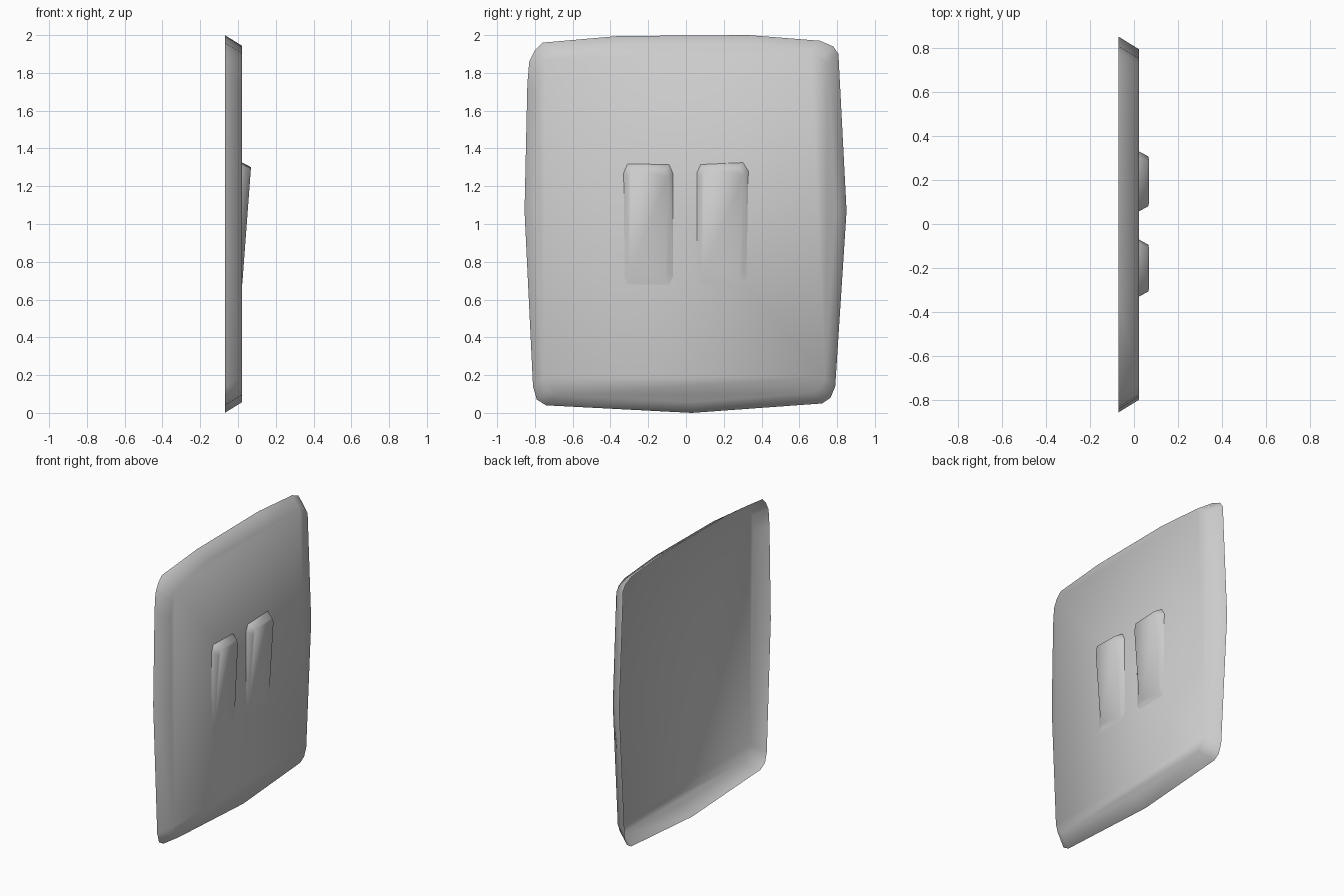
import bpy
import bmesh

default = bpy.data.objects.get("Cube")
if default:
    bpy.data.objects.remove(default, do_unlink=True)

# One plain grey for everything
grey = bpy.data.materials.new("plain_grey")
grey.use_nodes = True
grey.diffuse_color = (0.6, 0.6, 0.6, 1)
grey.node_tree.nodes["Principled BSDF"].inputs["Base Color"].default_value = (0.6, 0.6, 0.6, 1)

FRONT_X, BACK_X = 0.022, -0.07


def tray(name, outline, inner, base_x, cap_x):
    """Open-backed shell: a sloped wall from the outline to a smaller cap.
    Points are (y, z), counter-clockwise seen from +x."""
    bm = bmesh.new()
    rim = [bm.verts.new((base_x, y, z)) for y, z in outline]
    cap = [bm.verts.new((cap_x(z), y, z)) for y, z in inner]
    count = len(rim)
    for i in range(count):
        j = (i + 1) % count
        bm.faces.new((rim[i], rim[j], cap[j], cap[i]))
    bm.faces.new(cap)
    for face in bm.faces:
        face.smooth = True
    mesh = bpy.data.meshes.new(name)
    bm.to_mesh(mesh)
    bm.free()
    mesh.materials.append(grey)
    obj = bpy.data.objects.new(name, mesh)
    bpy.context.collection.objects.link(obj)
    return obj


def shrink(points, margin):
    """Scale an outline about its middle so each side moves in by margin."""
    ys, zs = zip(*points)
    cy, cz = (min(ys) + max(ys)) / 2, (min(zs) + max(zs)) / 2
    sy = 1 - 2 * margin / (max(ys) - min(ys))
    sz = 1 - 2 * margin / (max(zs) - min(zs))
    return [(cy + (y - cy) * sy, cz + (z - cz) * sz) for y, z in points]


# Bowed panel with a sloped rim, hollow at the back
panel_outline = [
    (0.03, 0.0), (0.72, 0.05), (0.765, 0.08), (0.79, 0.14),
    (0.85, 1.07), (0.807, 1.90), (0.78, 1.94), (0.71, 1.97),
    (0.33, 2.0), (-0.36, 1.995), (-0.76, 1.96), (-0.80, 1.92),
    (-0.83, 1.86), (-0.84, 1.74), (-0.855, 1.07), (-0.81, 0.14),
    (-0.79, 0.07), (-0.74, 0.04),
]
tray("panel", panel_outline, shrink(panel_outline, 0.057), BACK_X, lambda z: FRONT_X)


# Two raised wedges, thick at the top and fading into the panel below
def wedge_x(z):
    return 0.024 + 0.044 * (z - 0.70) / 0.59


wedges = {
    "right_wedge": [(-0.31, 0.68), (-0.09, 0.68), (-0.07, 0.72), (-0.07, 1.27),
                    (-0.09, 1.315), (-0.31, 1.318), (-0.33, 1.27), (-0.325, 0.72)],
    "left_wedge": [(0.08, 0.68), (0.30, 0.68), (0.32, 0.72), (0.33, 1.28),
                   (0.302, 1.325), (0.078, 1.315), (0.057, 1.27), (0.06, 0.72)],
}
for name, outline in wedges.items():
    tray(name, outline, shrink(outline, 0.024), FRONT_X, wedge_x)
